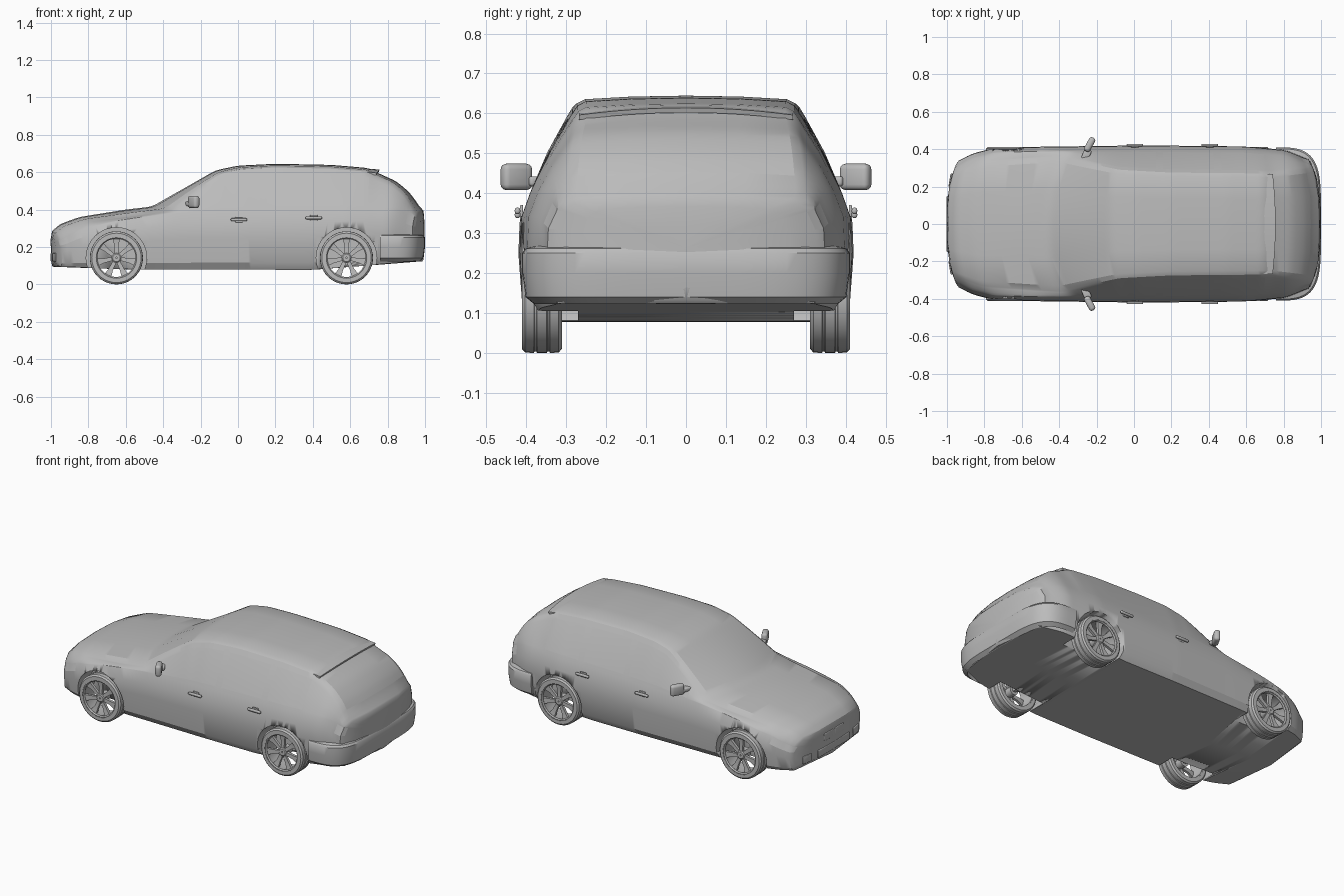
import bpy, bmesh
from math import pi, sin, cos, radians, copysign
from mathutils import Matrix

if "Cube" in bpy.data.objects:
    bpy.data.objects.remove(bpy.data.objects["Cube"])

grey = bpy.data.materials.new("plain grey")
grey.use_nodes = True
grey.diffuse_color = (0.5, 0.5, 0.5, 1)
grey.node_tree.nodes["Principled BSDF"].inputs["Base Color"].default_value = grey.diffuse_color


def finish(bm, name, angle=35):
    bmesh.ops.recalc_face_normals(bm, faces=bm.faces)
    mesh = bpy.data.meshes.new(name)
    bm.to_mesh(mesh)
    bm.free()
    mesh.materials.append(grey)
    ob = bpy.data.objects.new(name, mesh)
    bpy.context.collection.objects.link(ob)
    for other in bpy.context.selected_objects:
        other.select_set(False)
    ob.select_set(True)
    bpy.context.view_layer.objects.active = ob
    bpy.ops.object.shade_smooth_by_angle(angle=radians(angle))
    return ob


def loft(bm, rings, caps=True, closed=False):
    """Skin a list of closed rings; returns faces keyed by (ring, row)."""
    vs = [[bm.verts.new(p) for p in r] for r in rings]
    m, faces = len(vs[0]), {}
    for i in range(len(vs) if closed else len(vs) - 1):
        a, b = vs[i], vs[(i + 1) % len(vs)]
        for j in range(m):
            k = (j + 1) % m
            faces[i, j] = bm.faces.new((a[j], a[k], b[k], b[j]))
    if caps and not closed:
        bm.faces.new(vs[0])
        bm.faces.new(vs[-1])
    return faces


def lathe(bm, profile, n=40):
    """Turn (y, radius) points about the y axis."""
    loft(bm, [[(r * cos(t), y, r * sin(t)) for y, r in profile]
              for t in (2 * pi * i / n for i in range(n))], closed=True)


def box(bm, size, at, bevel=0.0, turn=Matrix()):
    new = bmesh.ops.create_cube(bm, size=1)["verts"]
    for v in new:
        v.co = turn @ Matrix.Diagonal((*size, 1)) @ v.co
        v.co += Matrix.Translation(at).translation
    if bevel:
        edges = list({e for v in new for e in v.link_edges})
        bmesh.ops.bevel(bm, geom=edges, offset=bevel, segments=3, affect='EDGES', profile=0.5)


def curve(*pts):
    """Lightly smoothed piecewise-linear function of x."""
    def lin(x):
        if x <= pts[0][0]:
            return pts[0][1]
        for (a, p), (b, q) in zip(pts, pts[1:]):
            if x <= b:
                return p + (q - p) * (x - a) / (b - a)
        return pts[-1][1]
    return lambda x: sum(lin(x + d) for d in (-.024, -.012, 0, .012, .024)) / 5


# Guide curves along the length of the car
top = curve((-1, .27), (-.97, .315), (-.85, .36), (-.6, .4), (-.46, .416), (-.12, .61), (0, .635),
            (.2, .645), (.5, .639), (.7, .622), (.745, .597), (.85, .55), (.93, .48), (.985, .39))
width = curve((-1, .33), (-.93, .375), (-.8, .408), (-.5, .415), (0, .42), (.6, .416), (.85, .395), (.985, .345))
edge_w = curve((-1, .27), (-.85, .33), (-.47, .36), (-.1, .29), (.2, .275), (.74, .27), (.985, .3))
drop = curve((-1, .02), (-.6, .035), (-.47, .02), (.7, .02), (1, .02))
shoulder = curve((-1, .23), (-.9, .29), (-.7, .34), (-.47, .38), (.6, .4), (.9, .4), (.985, .355))
floor = curve((-1, .095), (-.6, .08), (.4, .078), (.75, .105), (1, .125))
bow = curve((-1, .1), (-.8, .06), (-.6, .08), (-.47, .15), (-.1, .06), (.1, 0), (.7, -.02), (.9, -.06), (1, -.1))


def section(x, scale=1.0, shift=0.0):
    w, ew, zt, d, sh, zb = (f(x) for f in (width, edge_w, top, drop, shoulder, floor))
    half = [(0, zb), (w * .92, zb)]
    half += [(w - dy, zb + f * (sh - zb)) for f, dy in ((.12, .01), (.55, 0), (.8, .003))]
    for t in (0, .1, .5, .88, 1):
        y0 = w - .025
        half.append((y0 + (ew - y0) * t + .008 * sin(pi * t), sh + (zt - d - sh) * t))
    half += [(ew * .92, zt - d * .45), (ew * .5, zt - d * .12), (0, zt)]
    ring = half + [(-y, z) for y, z in half[-2:0:-1]]
    mid = (zt + zb) / 2
    return [(x + shift + bow(x) * (abs(y * scale) / .42) ** 3, y * scale, mid + (z - mid) * scale)
            for y, z in ring]


# Body shell: lofted stations with rounded nose and tail
first, last, count = -.988, .985, 100
xs = [first + (last - first) * i / count for i in range(count + 1)]
ends = ((.03, .013), (.4, .012), (.75, .01), (.94, .006))
rings = [section(first, s, -d) for s, d in ends]
rings += [section(x) for x in xs]
rings += [section(last, s, d) for s, d in reversed(ends)]
bm = bmesh.new()
faces = loft(bm, rings)

# Glass and lamps as shallow insets of the shell
glass = []
for (i, j), f in faces.items():
    row = min(j, 23 - j)
    x = f.calc_center_median().x
    x0 = xs[max(0, min(i - len(ends), count))]
    side = row in (6, 7) and any(a < x < b for a, b in ((-.28, .11), (.15, .43), (.46, .7)))
    screen = row in (10, 11) and (-.46 < x0 < -.13 or .755 < x0 < .94)
    lamp = row == 4 and (-.95 < x < -.84 or .9 < x < .96)
    if side or screen or lamp:
        glass.append(f)
bmesh.ops.inset_region(bm, faces=glass, thickness=.004, depth=-.003, use_even_offset=True)
body = finish(bm, "body_shell", 28)

# Wheel wells cut out of the shell
wheel_x, wheel_r = (-.65, .58), .142
bm = bmesh.new()
for x in wheel_x:
    for s in (-1, 1):
        turn = Matrix.Translation((x, s * .39, wheel_r)) @ Matrix.Rotation(pi / 2, 4, 'X')
        bmesh.ops.create_cone(bm, cap_ends=True, segments=40, radius1=.162, radius2=.162,
                              depth=.24, matrix=turn)
cutter = finish(bm, "wheel_well_cutter")
cutter.hide_render = True
mod = body.modifiers.new("wheel wells", 'BOOLEAN')
mod.operation, mod.solver, mod.object = 'DIFFERENCE', 'EXACT', cutter
bpy.context.view_layer.objects.active = body
bpy.ops.object.modifier_apply(modifier=mod.name)
bpy.data.objects.remove(cutter)

# Rear bumper wrapped round the tail
bm = bmesh.new()
rings = []
for i in range(37):
    a = -pi / 2 + pi * i / 36
    c, s = max(cos(a), 0) ** .6, copysign(abs(sin(a)) ** .45, sin(a))
    rings.append([(.76 + (.24 - d) * c, (.41 - d) * s, z)
                  for d, z in ((.03, .122), (.008, .14), (0, .2), (0, .25), (.008, .262), (.04, .27))])
loft(bm, rings)
finish(bm, "rear_bumper")

# Roof spoiler
bm = bmesh.new()
rings = []
for i in range(13):
    u = -1 + i / 6
    z, x = .622 - .018 * u * u, .757 - .015 * u * u
    rings.append([(.66, u * .268, z), (x, u * .268, z - .008), (x - .004, u * .268, z - .02), (.66, u * .268, z - .02)])
loft(bm, rings)
finish(bm, "roof_spoiler")

# Nose: twin grilles and lower intakes
bm = bmesh.new()
for s in (-1, 1):
    box(bm, (.009, .085, .045), (-.997, s * .05, .225), .004)
    box(bm, (.009, .07, .045), (-.982, s * .235, .145), .004, Matrix.Rotation(-s * .17, 4, 'Z'))
box(bm, (.009, .3, .045), (-.997, 0, .145), .004)
finish(bm, "front_grilles")

# Wheels: tyre with grooves, open rim, spokes, hub
tyre = [(-.05, .112), (-.05, .132), (-.042, .141), (-.02, .142), (-.018, .138), (-.014, .138), (-.012, .142),
        (.012, .142), (.014, .138), (.018, .138), (.02, .142), (.042, .141), (.05, .132), (.05, .112)]
barrel = [(-.048, .106), (-.048, .114), (.048, .114), (.05, .108), (.044, .102), (.03, .106)]
hub = [(-.02, .004), (-.02, .028), (.036, .028), (.042, .02), (.042, .004)]
for end, x in zip(("front", "rear"), wheel_x):
    for side, s in (("left", 1), ("right", -1)):
        place = Matrix.Translation((x, s * .361, wheel_r)) @ Matrix.Rotation(0 if s > 0 else pi, 4, 'Z')
        for part in ("tyre", "rim"):
            bm = bmesh.new()
            if part == "tyre":
                lathe(bm, tyre)
            else:
                lathe(bm, barrel)
                lathe(bm, hub, 20)
                box(bm, (.02, .14, .02), (0, -.07, 0))
                for k in range(7):
                    turn = Matrix.Rotation(2 * pi * k / 7, 4, 'Y')
                    spoke = [[(-h, y, r), (h, y, r), (h, y - .016, r), (-h, y - .016, r)]
                             for r, h, y in ((.02, .01, .038), (.07, .012, .036), (.107, .02, .042))]
                    loft(bm, [[turn @ Matrix.Translation(p).translation for p in r] for r in spoke])
            bm.transform(place)
            finish(bm, f"{end}_{side}_{part}")

# Door mirrors and handles
for side, s in (("left", 1), ("right", -1)):
    bm = bmesh.new()
    box(bm, (.035, .082, .066), (-.237, s * .425, .441), .014, Matrix.Rotation(-s * .5, 4, 'Z'))
    box(bm, (.04, .06, .025), (-.255, s * .37, .43), .008, Matrix.Rotation(-s * .4, 4, 'Z'))
    finish(bm, f"{side}_mirror")
    bm = bmesh.new()
    for x, z in ((.005, .346), (.405, .356)):
        box(bm, (.088, .014, .016), (x, s * .422, z), .006)
        box(bm, (.04, .008, .03), (x, s * .412, z), .003)
    finish(bm, f"{side}_door_handles")
